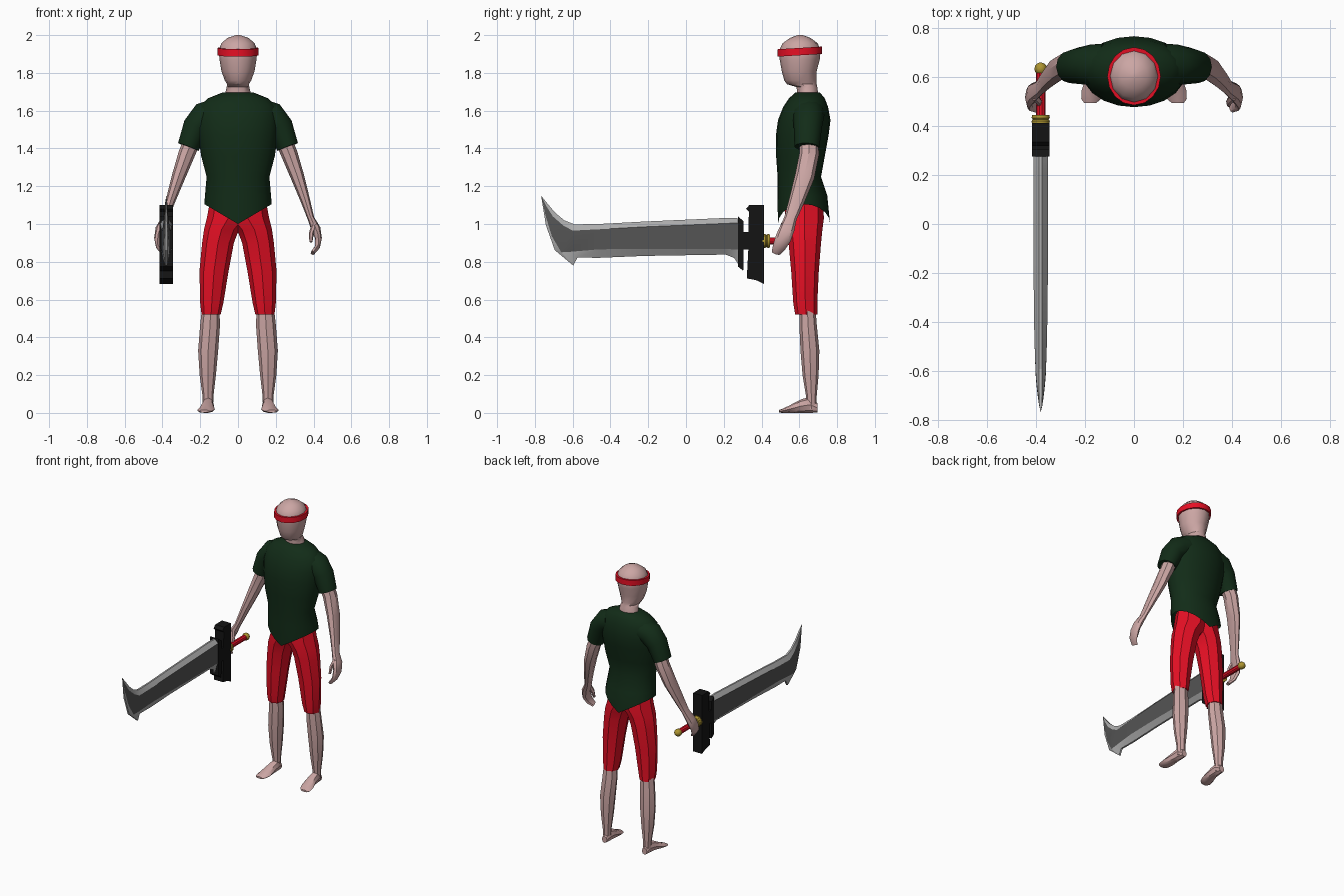
import bpy, bmesh, math
from mathutils import Vector


def material(name, rgb):
    m = bpy.data.materials.new(name)
    m.diffuse_color = (*rgb, 1)
    return m


SKIN = material("skin", (0.60, 0.38, 0.37))
GREEN = material("dark green cloth", (0.006, 0.025, 0.009))
RED = material("red cloth", (0.80, 0.005, 0.018))
BLACK = material("black guard", (0.007, 0.007, 0.007))
GOLD = material("gold", (0.42, 0.30, 0.03))
STEEL = material("light steel", (0.42, 0.42, 0.42))
DARK = material("dark steel", (0.09, 0.09, 0.09))
X, Y, Z = Vector((1, 0, 0)), Vector((0, 1, 0)), Vector((0, 0, 1))


def finish(name, bm, mats, angle=35):
    bmesh.ops.remove_doubles(bm, verts=bm.verts, dist=1e-5)
    bmesh.ops.recalc_face_normals(bm, faces=bm.faces)
    me = bpy.data.meshes.new(name)
    bm.to_mesh(me)
    bm.free()
    for m in mats:
        me.materials.append(m)
    ob = bpy.data.objects.new(name, me)
    bpy.context.collection.objects.link(ob)
    bpy.ops.object.select_all(action='DESELECT')
    ob.select_set(True)
    bpy.context.view_layer.objects.active = ob
    bpy.ops.object.shade_smooth_by_angle(angle=math.radians(angle))
    return ob


def loft(name, rings, n, mat, axis=None, side=1, shape=None, caps=(True, True), angle=35):
    """Skin rings (x, y, z, half width, half depth) along a path or a fixed axis."""
    bm, loops = bmesh.new(), []
    pts = [Vector(r[:3]) for r in rings]
    for i, r in enumerate(rings):
        d = axis or (pts[min(i + 1, len(pts) - 1)] - pts[max(i - 1, 0)]).normalized()
        if abs(d.y) > 0.9:
            u, v = X, Z
        else:
            u = Y.cross(d).normalized()
            v = d.cross(u)
        loop = []
        for k in range(n):
            t = 2 * math.pi * k / n
            co = pts[i] + u * r[3] * math.cos(t) + v * r[4] * math.sin(t)
            if shape:
                co = shape(i, t, co)
            co.x *= side
            loop.append(bm.verts.new(co))
        loops.append(loop)
    for a, b in zip(loops, loops[1:]):
        for k in range(n):
            bm.faces.new((a[k], a[(k + 1) % n], b[(k + 1) % n], b[k]))
    if caps[0]:
        bm.faces.new(loops[0])
    if caps[1]:
        bm.faces.new(loops[-1])
    return finish(name, bm, [mat], angle)


def span(z, x0, x1, y0, y1):
    """Ring given by its extents."""
    return ((x0 + x1) / 2, (y0 + y1) / 2, z, (x1 - x0) / 2, (y1 - y0) / 2)


# Head and neck
head = [(1.64, .085, .585, .705), (1.69, .068, .59, .70), (1.725, .06, .585, .695),
        (1.74, .058, .535, .692), (1.76, .07, .52, .69), (1.81, .088, .507, .692),
        (1.87, .098, .496, .708), (1.92, .102, .493, .713), (1.957, .088, .512, .697),
        (1.985, .056, .55, .66), (2.0, .012, .592, .618)]
loft("head", [span(z, -w, w, a, b) for z, w, a, b in head], 12, SKIN, Z)

# Headband, slightly tilted forward
loft("headband", [span(1.893, -.109, .109, .484, .72), span(1.932, -.109, .109, .484, .72)],
     16, RED, Z, shape=lambda i, t, c: c + Z * (c.y - .6) * .06)


# Shirt body with a pointed hem at front and back
def hem(i, t, c):
    if i == 0:
        c.z -= .105 * (1 - abs(math.cos(t)))
    return c


shirt = [(1.105, .178, .487, .763), (1.15, .175, .484, .748), (1.25, .166, .485, .715),
         (1.36, .195, .477, .735), (1.47, .21, .476, .755), (1.55, .215, .487, .765),
         (1.62, .205, .515, .752), (1.665, .16, .545, .735), (1.695, .085, .578, .71)]
loft("shirt", [span(z, -w, w, a, b) for z, w, a, b in shirt], 20, GREEN, Z,
     shape=hem, caps=(False, True), angle=50)

for s, tag in ((1, "left"), (-1, "right")):
    # Sleeve
    loft(tag + "_sleeve", [(.12, .65, 1.585, .078, .085), (.175, .648, 1.568, .08, .083),
                           (.222, .645, 1.515, .07, .075), (.263, .64, 1.408, .058, .066)],
         12, GREEN, side=s, angle=50)
    # Arm and curled hand
    loft(tag + "_arm", [(.235, .65, 1.46, .045, .05), (.272, .652, 1.37, .044, .052),
                        (.315, .628, 1.25, .036, .052), (.358, .585, 1.12, .025, .041),
                        (.386, .553, 1.03, .018, .033), (.412, .535, .975, .025, .04),
                        (.426, .515, .925, .018, .042), (.42, .493, .878, .014, .035),
                        (.395, .476, .846, .011, .024)], 8, SKIN, side=s)
    loft(tag + "_thumb", [(.405, .52, 1.0, .014, .018), (.388, .50, .95, .013, .015),
                          (.386, .485, .905, .008, .009)], 6, SKIN, side=s)
    # Trouser leg, overlapping its twin at the hips
    loft(tag + "_trouser_leg", [span(*r) for r in (
        (.52, .092, .193, .578, .695), (.58, .078, .2, .568, .695), (.75, .05, .204, .557, .703),
        (.90, .022, .19, .543, .715), (.97, -.005, .18, .533, .722),
        (1.03, -.06, .165, .525, .73), (1.14, -.06, .145, .525, .725))], 8, RED, Z, side=s)
    # Lower leg
    loft(tag + "_lower_leg", [span(*r) for r in (
        (.02, .132, .186, .638, .69), (.09, .13, .188, .635, .692), (.2, .117, .203, .617, .702),
        (.33, .105, .211, .606, .706), (.47, .095, .2, .6, .692), (.56, .1, .19, .6, .685))],
        8, SKIN, Z, side=s)
    # Foot
    loft(tag + "_foot", [(.158, .696, .026, .02, .024), (.158, .66, .043, .03, .043),
                         (.16, .61, .036, .032, .036), (.168, .545, .019, .045, .019),
                         (.175, .51, .011, .04, .011), (.178, .493, .009, .025, .007)],
         8, SKIN, -Y, side=s)

# Sword blade: stations of outer top, inner top, inner bottom, outer bottom (y, z) and half thickness
SX, SZ = -.38, .91
stations = [
    (.285, 1.03, .285, 1.006, .285, .866, .285, .775, .03),
    (.25, 1.031, .25, 1.005, .25, .866, .255, .82, .03),
    (.21, 1.032, .21, 1.003, .21, .867, .21, .838, .03),
    (-.22, 1.013, -.22, .985, -.22, .868, -.22, .831, .029),
    (-.46, 1.0, -.46, .972, -.46, .866, -.46, .821, .026),
    (-.59, .998, -.60, .965, -.61, .853, -.575, .822, .021),
    (-.645, 1.02, -.65, .992, -.66, .85, -.597, .78, .017),
    (-.695, 1.062, -.705, 1.04, -.71, .935, -.695, .862, .011),
    (-.735, 1.11, -.74, 1.095, -.742, 1.04, -.742, .995, .006),
    (-.767, 1.15, -.767, 1.15, -.767, 1.15, -.767, 1.15, 0)]
bm, loops = bmesh.new(), []
for st in stations:
    p, h = [st[k:k + 2] for k in (0, 2, 4, 6)], st[8]
    e = min(h, .006)
    ring = [(p[0], e), (p[1], h), (p[2], h), (p[3], e), (p[3], -e), (p[2], -h), (p[1], -h), (p[0], -e)]
    loops.append([bm.verts.new((SX + x, q[0], q[1])) for q, x in ring])
for a, b in zip(loops, loops[1:]):
    for k in range(8):
        f = bm.faces.new((a[k], a[(k + 1) % 8], b[(k + 1) % 8], b[k]))
        f.material_index = int(k in (1, 5))      # broad flats are dark
bm.faces.new(loops[0])
bmesh.ops.dissolve_degenerate(bm, dist=1e-5, edges=bm.edges)
finish("blade", bm, [STEEL, DARK], 15)

# Guard: notched plate profile extruded across x
profile = [(.275, 1.04), (.305, 1.015), (.305, .957), (.33, .957), (.333, 1.065), (.318, 1.08),
           (.335, 1.10), (.412, 1.10), (.412, .683), (.37, .703), (.322, .712), (.33, .865),
           (.305, .865), (.303, .752), (.275, .775)]
bm = bmesh.new()
face = bm.faces.new([bm.verts.new((SX - .035, y, z)) for y, z in profile])
out = bmesh.ops.extrude_face_region(bm, geom=[face])
bmesh.ops.translate(bm, vec=(.07, 0, 0), verts=[v for v in out["geom"] if isinstance(v, bmesh.types.BMVert)])
finish("guard", bm, [BLACK], 15)

# Collar, grip and pommel
loft("collar", [(SX, y, SZ, r, r) for y, r in ((.405, .036), (.42, .037), (.426, .032), (.432, .037), (.445, .035))],
     12, GOLD, Y)
loft("grip", [(SX, .43, SZ, .019, .019), (SX, .625, SZ, .019, .019)], 10, RED, Y)
loft("pommel", [(SX, .632 - .026 * math.cos(a), SZ, max(.026 * math.sin(a), .003), max(.026 * math.sin(a), .003))
                for a in [math.pi * k / 6 for k in range(7)]], 10, GOLD, Y)
